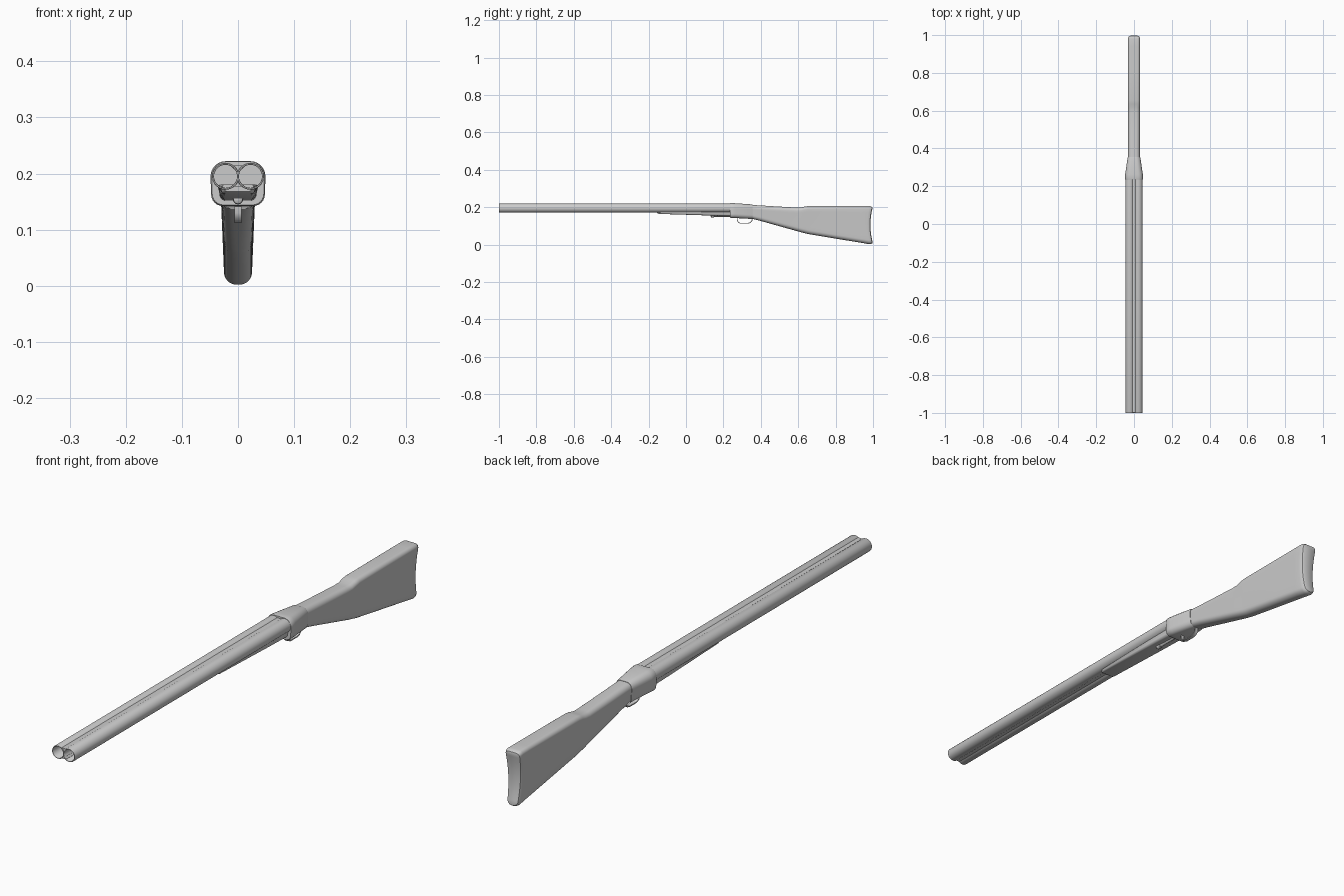
import bpy, bmesh, math


def finish(name, bm, angle=35):
    bmesh.ops.recalc_face_normals(bm, faces=bm.faces)
    me = bpy.data.meshes.new(name)
    bm.to_mesh(me)
    bm.free()
    ob = bpy.data.objects.new(name, me)
    bpy.context.collection.objects.link(ob)
    bpy.ops.object.select_all(action='DESELECT')
    bpy.context.view_layer.objects.active = ob
    ob.select_set(True)
    bpy.ops.object.shade_smooth_by_angle(angle=math.radians(angle))
    return ob


def half_profile(zt, zb, wt, wb, rt, rb, n=6, side=8):
    """Right half of a rounded section, from top centre to bottom centre."""
    top = [(wt - rt + rt * math.sin(i / n * math.pi / 2),
            zt - rt + rt * math.cos(i / n * math.pi / 2)) for i in range(n + 1)]
    bot = [(wb - rb + rb * math.cos(i / n * math.pi / 2),
            zb + rb - rb * math.sin(i / n * math.pi / 2)) for i in range(n + 1)]
    a, b = top[-1], bot[0]
    mid = [(a[0] + (b[0] - a[0]) * i / side, a[1] + (b[1] - a[1]) * i / side)
           for i in range(1, side)]
    return top + mid + bot


def loft(name, sections, bend=None):
    """Join rounded sections (y, z top, z bottom, half widths, corner radii)."""
    bm = bmesh.new()
    rings = []
    for y, *s in sections:
        half = half_profile(*s)
        pts = half + [(-x, z) for x, z in reversed(half)]
        rings.append([bm.verts.new((x, y + (bend(y, z) if bend else 0), z))
                      for x, z in pts])
    n = len(rings[0])
    for r, q in zip(rings, rings[1:]):
        for i in range(n):
            bm.faces.new((r[i], r[(i + 1) % n], q[(i + 1) % n], q[i]))
    for r in (rings[0], rings[-1]):
        for i in range(n // 2 - 1):
            bm.faces.new((r[i], r[i + 1], r[n - 2 - i], r[n - 1 - i]))
    return finish(name, bm)


def lathe(name, x, z, profile, seg=32):
    """Revolve (radius, y) points about an axis parallel to y."""
    bm = bmesh.new()
    rings = [[bm.verts.new((x + r * math.cos(2 * math.pi * i / seg), y,
                            z + r * math.sin(2 * math.pi * i / seg)))
              for i in range(seg)] for r, y in profile]
    for r, q in zip(rings, rings[1:]):
        for i in range(seg):
            bm.faces.new((r[i], r[(i + 1) % seg], q[(i + 1) % seg], q[i]))
    bm.faces.new(rings[0])
    bm.faces.new(rings[-1])
    return finish(name, bm)


# Paired hollow barrels
for side, x in (("left", -0.0222), ("right", 0.0222)):
    lathe(side + "_barrel", x, 0.195,
          [(0.0205, 0.2), (0.0205, -0.999), (0.0212, -1), (0.0232, -1),
           (0.024, -0.998), (0.024, 0.26)])

# Ribs filling the grooves above and below the barrels
loft("top_rib", [(y, 0.2145, 0.204, 0.012, 0.005, 0.002, 0.002) for y in (-0.998, 0.26)])
loft("bottom_rib", [(y, 0.186, 0.1765, 0.005, 0.011, 0.002, 0.002) for y in (-0.998, 0.26)])

# Fore-end under the barrels
loft("fore_end", [(-0.155, 0.18, 0.168, 0.028, 0.024, 0.003, 0.005),
                  (-0.145, 0.18, 0.164, 0.034, 0.030, 0.003, 0.007),
                  (0.14, 0.18, 0.155, 0.036, 0.033, 0.003, 0.010),
                  (0.26, 0.18, 0.151, 0.036, 0.033, 0.003, 0.012)])

# Receiver tapering into the wrist
loft("receiver", [(0.236, 0.221, 0.144, 0.047, 0.046, 0.026, 0.020),
                  (0.240, 0.222, 0.142, 0.049, 0.048, 0.027, 0.021),
                  (0.262, 0.221, 0.142, 0.047, 0.046, 0.027, 0.021),
                  (0.350, 0.215, 0.137, 0.034, 0.033, 0.022, 0.020),
                  (0.356, 0.213, 0.139, 0.032, 0.031, 0.021, 0.019)])


# Stock with a stepped comb, flared heel and hollowed butt
def butt_curve(y, z):
    t = max(0, min(1, (y - 0.94) / 0.05))
    return -0.014 * t * max(0, 1 - ((z - 0.105) / 0.1) ** 2)


loft("stock", [(0.335, 0.213, 0.143, 0.031, 0.029, 0.020, 0.018),
               (0.40, 0.209, 0.126, 0.031, 0.028, 0.020, 0.020),
               (0.50, 0.203, 0.098, 0.031, 0.027, 0.019, 0.021),
               (0.59, 0.198, 0.073, 0.031, 0.026, 0.018, 0.022),
               (0.615, 0.198, 0.066, 0.031, 0.026, 0.017, 0.022),
               (0.635, 0.203, 0.061, 0.032, 0.025, 0.016, 0.022),
               (0.655, 0.206, 0.056, 0.032, 0.025, 0.016, 0.022),
               (0.80, 0.206, 0.032, 0.032, 0.025, 0.015, 0.022),
               (0.94, 0.206, 0.009, 0.032, 0.025, 0.014, 0.022),
               (0.980, 0.206, 0.002, 0.032, 0.025, 0.014, 0.022),
               (0.990, 0.204, 0.003, 0.031, 0.024, 0.013, 0.021),
               (0.997, 0.200, 0.007, 0.028, 0.021, 0.012, 0.018),
               (1.000, 0.194, 0.013, 0.023, 0.016, 0.011, 0.014)], butt_curve)

# Opening lever below the fore-end, with a rounded tip
lathe("lever_rod", 0, 0.154, [(0.003, 0.150), (0.006, 0.153), (0.006, 0.26)], 16)
lathe("lever_tip", 0, 0.154, [(0.003, 0.132), (0.008, 0.135), (0.009, 0.142),
                              (0.008, 0.150), (0.003, 0.153)], 16)

# Trigger guard: flat strip swept along a rounded path
path = [(0.275, 0.150), (0.274, 0.130), (0.279, 0.119), (0.292, 0.1135),
        (0.330, 0.1135), (0.344, 0.117), (0.352, 0.126), (0.356, 0.145)]
bm = bmesh.new()
rings = []
for i, (y, z) in enumerate(path):
    a, b = path[max(i - 1, 0)], path[min(i + 1, len(path) - 1)]
    dy, dz = b[0] - a[0], b[1] - a[1]
    d = math.hypot(dy, dz)
    ny, nz = -dz / d * 0.002, dy / d * 0.002
    rings.append([bm.verts.new((sx * 0.0065, y + s * ny, z + s * nz))
                  for sx, s in ((-1, -1), (1, -1), (1, 1), (-1, 1))])
for r, q in zip(rings, rings[1:]):
    for i in range(4):
        bm.faces.new((r[i], r[(i + 1) % 4], q[(i + 1) % 4], q[i]))
bm.faces.new(rings[0])
bm.faces.new(rings[-1])
finish("trigger_guard", bm, 50)
